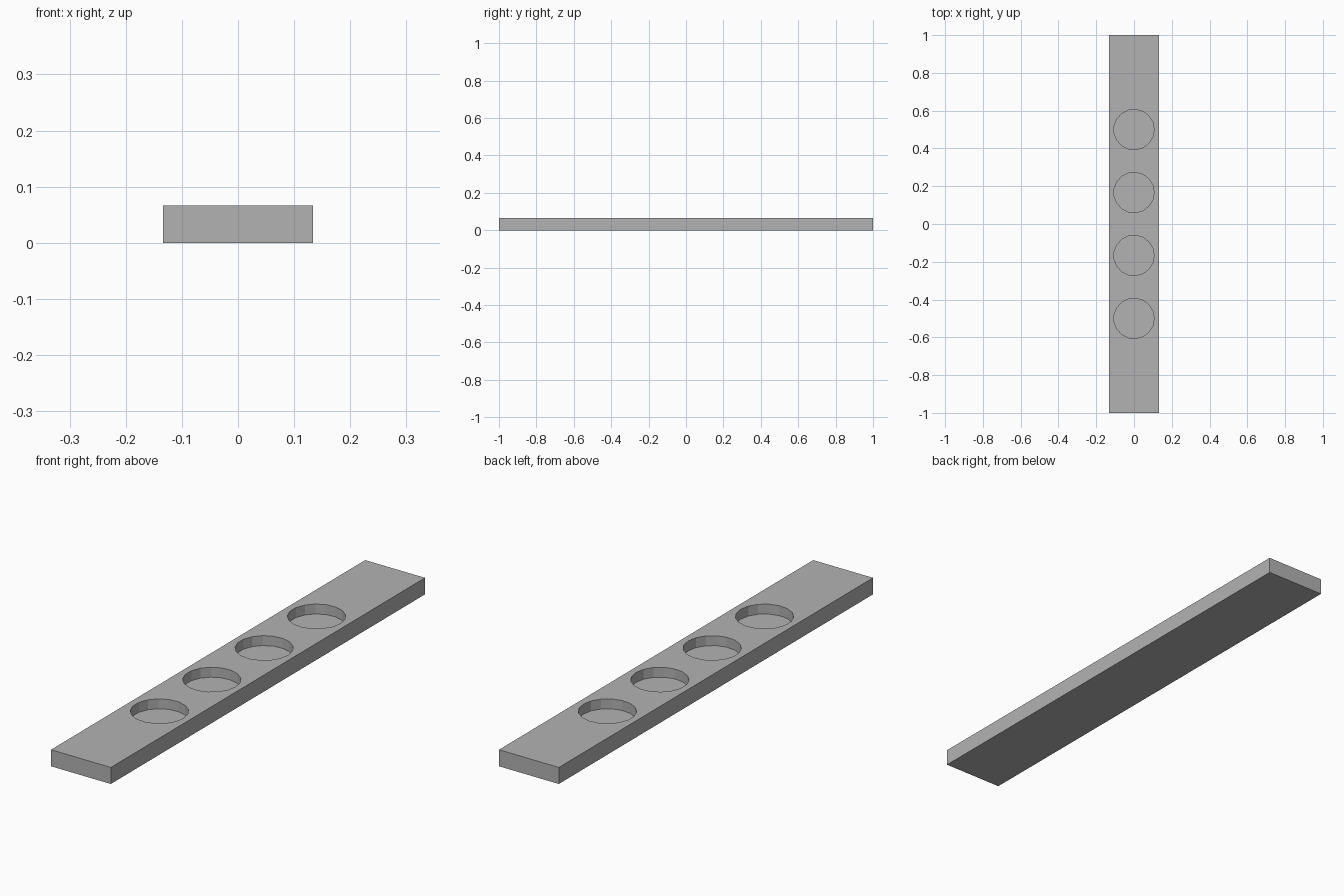
import bpy
import math

LENGTH, WIDTH, HEIGHT = 2.0, 0.2667, 0.0667
POCKET_RADIUS, POCKET_DEPTH, POCKET_SIDES = 0.1067, 0.04, 17
POCKET_SPACING = 1 / 3

cube = bpy.data.objects.get("Cube")
if cube:
    bpy.data.objects.remove(cube, do_unlink=True)

grey = bpy.data.materials.new("plain grey")
grey.use_nodes = True
colour = (0.45, 0.45, 0.45, 1)
grey.diffuse_color = colour
grey.node_tree.nodes["Principled BSDF"].inputs["Base Color"].default_value = colour

# Flat rectangular bar
bpy.ops.mesh.primitive_cube_add(size=1, location=(0, 0, HEIGHT / 2))
bar = bpy.context.object
bar.name = "bar"
bar.scale = (WIDTH, LENGTH, HEIGHT)
bpy.ops.object.transform_apply(location=True, rotation=False, scale=True)
bar.data.materials.append(grey)

# Four round blind pockets in the top, one corner of each facing +x
for i in range(4):
    y = (i - 1.5) * POCKET_SPACING
    bpy.ops.mesh.primitive_cylinder_add(
        vertices=POCKET_SIDES, radius=POCKET_RADIUS, depth=2 * POCKET_DEPTH,
        location=(0, y, HEIGHT), rotation=(0, 0, -math.pi / 2))
    cutter = bpy.context.object
    cutter.name = f"pocket_cutter_{i + 1}"
    cutter.data.materials.append(grey)
    cut = bar.modifiers.new(f"pocket_{i + 1}", "BOOLEAN")
    cut.operation = "DIFFERENCE"
    cut.solver = "EXACT"
    cut.object = cutter
    cutter.hide_render = True
    cutter.hide_set(True)
